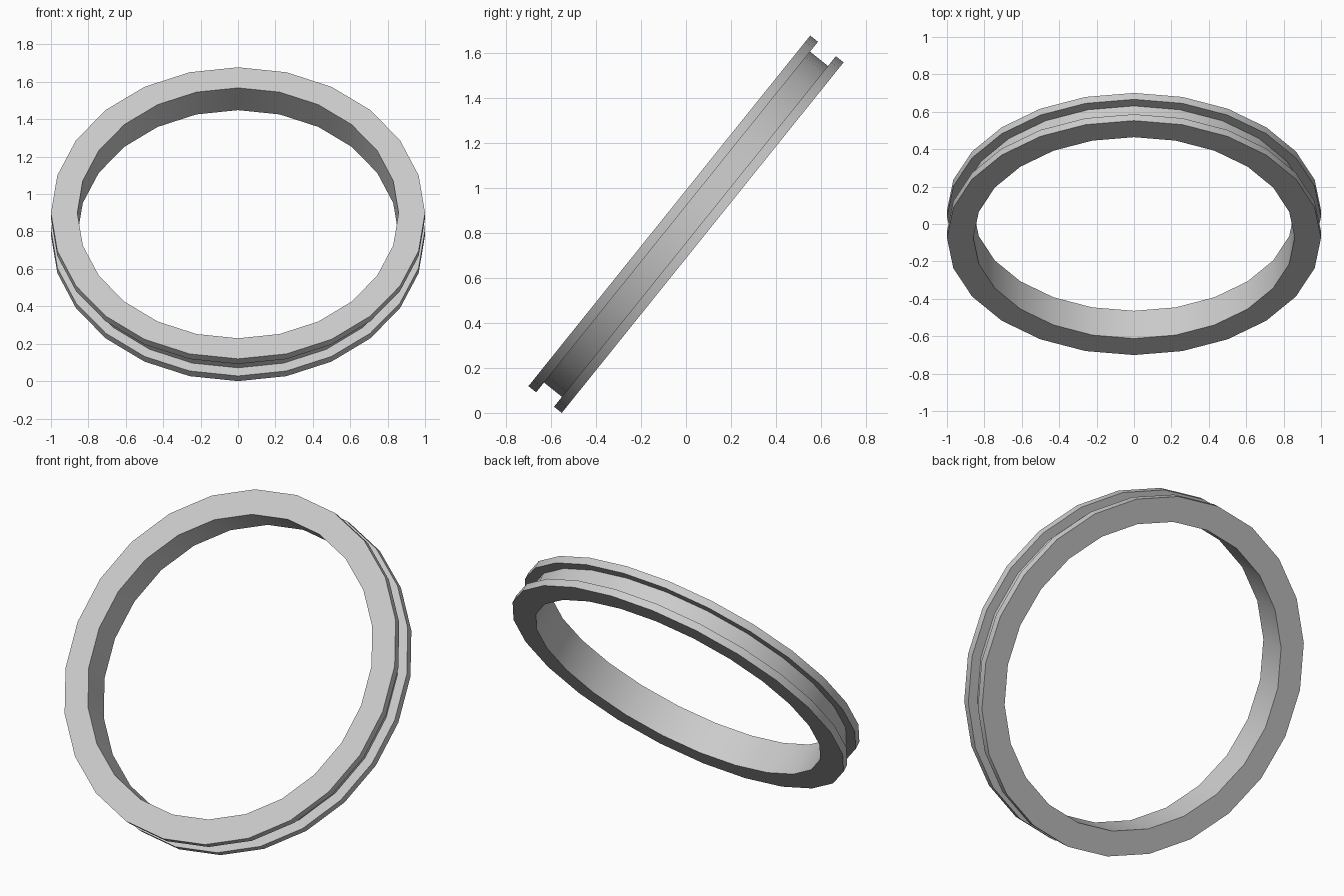
import bpy, bmesh, math
from mathutils import Matrix, Vector

cube = bpy.data.objects.get("Cube")
if cube:
    bpy.data.objects.remove(cube)

SIDES = 24
OUTER, GROOVE, INNER = 1.0, 0.944, 0.859   # radii
HALF, LIP = 0.095, 0.044                   # half width, flange thickness
TILT = math.radians(51.2)

# Plain grey material
grey = bpy.data.materials.new("light_grey")
grey.use_nodes = True
colour = (0.6, 0.6, 0.6, 1)
grey.diffuse_color = colour
grey.node_tree.nodes["Principled BSDF"].inputs["Base Color"].default_value = colour

# Channel profile (radius, height): two flanges with a groove between them
g = HALF - LIP
profile = [(INNER, -HALF), (OUTER, -HALF), (OUTER, -g), (GROOVE, -g),
           (GROOVE, g), (OUTER, g), (OUTER, HALF), (INNER, HALF)]

# Turn the profile around the axis into a closed ring
bm = bmesh.new()
verts = [bm.verts.new((r, 0, z)) for r, z in profile]
edges = [bm.edges.new((a, b)) for a, b in zip(verts, verts[1:] + verts[:1])]
bmesh.ops.spin(bm, geom=verts + edges, cent=(0, 0, 0), axis=(0, 0, 1),
               angle=math.tau, steps=SIDES, use_merge=True)
bmesh.ops.remove_doubles(bm, verts=bm.verts, dist=0.0001)
bmesh.ops.recalc_face_normals(bm, faces=bm.faces)

# Lean the ring back and rest it on the ground
bmesh.ops.transform(bm, matrix=Matrix.Rotation(TILT, 4, "X"), verts=bm.verts)
lowest = min(v.co.z for v in bm.verts)
bmesh.ops.translate(bm, vec=Vector((0, 0, -lowest)), verts=bm.verts)

mesh = bpy.data.meshes.new("grooved_ring")
bm.to_mesh(mesh)
bm.free()
mesh.materials.append(grey)
ring = bpy.data.objects.new("grooved_ring", mesh)
bpy.context.collection.objects.link(ring)

# Smooth around the ring, crisp at the flange corners
bpy.ops.object.select_all(action="DESELECT")
ring.select_set(True)
bpy.context.view_layer.objects.active = ring
bpy.ops.object.shade_smooth_by_angle(angle=math.radians(30))
